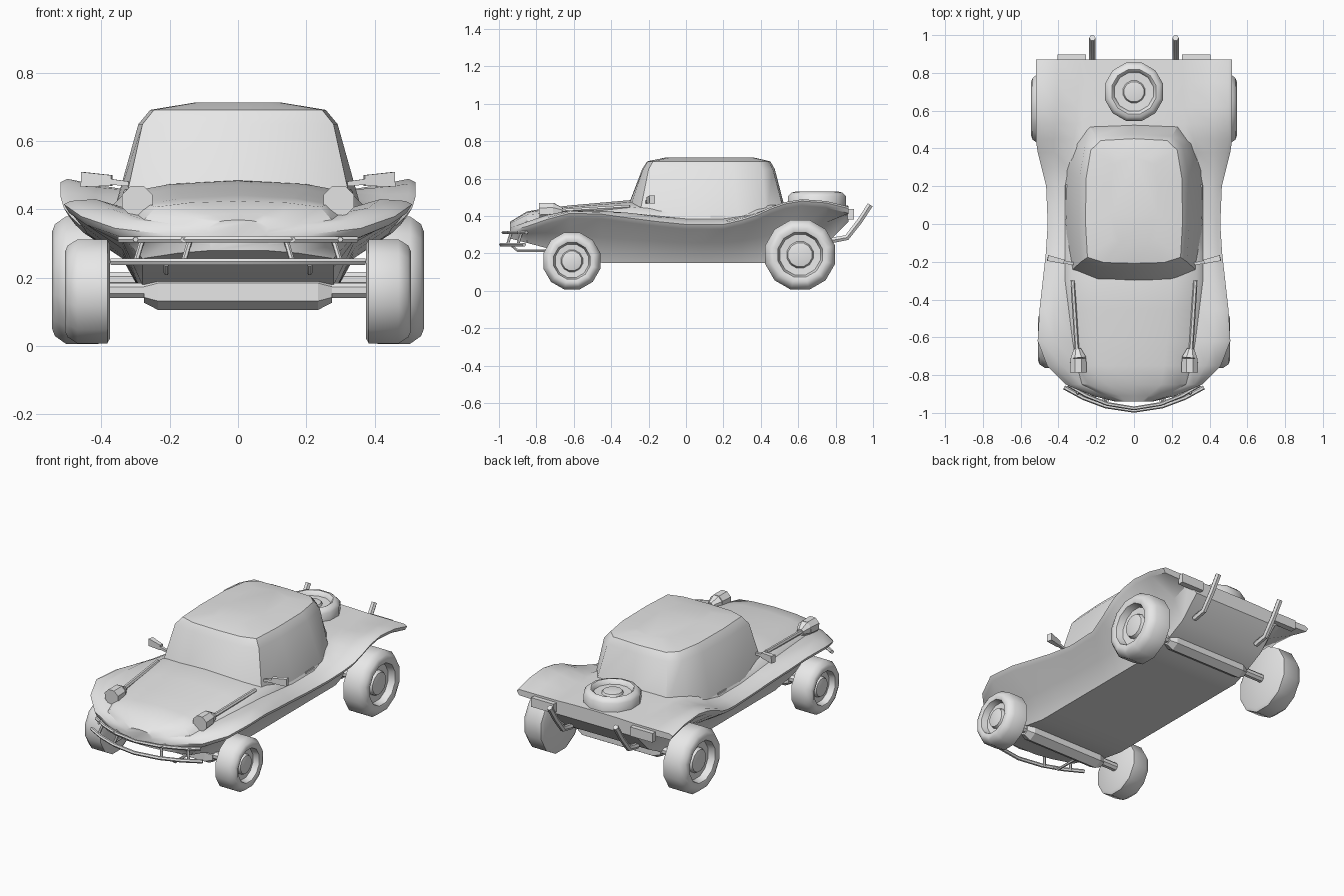
import bpy, bmesh, math
from mathutils import Vector, Matrix

cube = bpy.data.objects.get("Cube")
if cube:
    bpy.data.objects.remove(cube)

grey = bpy.data.materials.new("plain_grey")
grey.use_nodes = True
grey.diffuse_color = (0.8, 0.8, 0.8, 1)
grey.node_tree.nodes["Principled BSDF"].inputs["Base Color"].default_value = (0.8, 0.8, 0.8, 1)


def finish(name, bm, angle=40):
    """Turn a bmesh into a shaded object."""
    bmesh.ops.recalc_face_normals(bm, faces=bm.faces)
    mesh = bpy.data.meshes.new(name)
    bm.to_mesh(mesh)
    bm.free()
    mesh.materials.append(grey)
    obj = bpy.data.objects.new(name, mesh)
    bpy.context.collection.objects.link(obj)
    bpy.ops.object.select_all(action='DESELECT')
    obj.select_set(True)
    bpy.context.view_layer.objects.active = obj
    bpy.ops.object.shade_smooth_by_angle(angle=math.radians(angle))
    return obj


def loft(name, rings, angle=40):
    """Skin closed rings of points and cap both ends."""
    bm = bmesh.new()
    loops = [[bm.verts.new(p) for p in ring] for ring in rings]
    for a, b in zip(loops, loops[1:]):
        for i in range(len(a)):
            j = (i + 1) % len(a)
            bm.faces.new((a[i], a[j], b[j], b[i]))
    bm.faces.new(loops[0])
    bm.faces.new(loops[-1])
    return finish(name, bm, angle)


def mirrored(half):
    """Complete a half ring whose first and last points lie on x = 0."""
    return half + [(-x, y, z) for x, y, z in half[-2:0:-1]]


def along(points):
    """Piecewise linear function of y."""
    def value(y):
        if y <= points[0][0]:
            return points[0][1]
        for (a, u), (b, v) in zip(points, points[1:]):
            if y <= b:
                return u + (v - u) * (y - a) / (b - a)
        return points[-1][1]
    return value


def prism(name, start, end, r_start, r_end, sides=8, turn=0.5, squash=1):
    """Tapered bar between two points."""
    start, end = Vector(start), Vector(end)
    axis = (end - start).normalized()
    up = Vector((0, 0, 1)) if abs(axis.z) < 0.9 else Vector((0, 1, 0))
    side = axis.cross(up).normalized()
    up = side.cross(axis)
    rings = []
    for centre, r in ((start, r_start), (end, r_end)):
        angles = [math.tau * (i + turn) / sides for i in range(sides)]
        rings.append([centre + side * math.cos(t) * r * squash + up * math.sin(t) * r for t in angles])
    return loft(name, rings, 30)


def tube(name, points, radius):
    """Bent bar through a path."""
    curve = bpy.data.curves.new(name, 'CURVE')
    curve.dimensions = '3D'
    curve.bevel_depth = radius
    curve.bevel_resolution = 1
    curve.use_fill_caps = True
    spline = curve.splines.new('POLY')
    spline.points.add(len(points) - 1)
    for p, co in zip(spline.points, points):
        p.co = (*co, 1)
    temp = bpy.data.objects.new(name + "_path", curve)
    bpy.context.collection.objects.link(temp)
    bpy.context.view_layer.update()
    mesh = bpy.data.meshes.new_from_object(temp.evaluated_get(bpy.context.evaluated_depsgraph_get()))
    bpy.data.objects.remove(temp)
    bm = bmesh.new()
    bm.from_mesh(mesh)
    bpy.data.meshes.remove(mesh)
    return finish(name, bm)


def box(name, centre, size):
    bm = bmesh.new()
    bmesh.ops.create_cube(bm, size=1, matrix=Matrix.Translation(centre) @ Matrix.Diagonal((*size, 1)))
    return finish(name, bm, 30)


def wheel(name, centre, axis, radius, width, rim=0.64):
    """Spun tyre with a recessed rim; axis points outwards from the inner face."""
    profile = [(0, 0.9), (0.06, 1), (0.72, 1), (0.94, 0.88), (1, 0.76), (0.95, rim),
               (0.68, rim - 0.06), (0.66, 0.38), (0.8, 0.34), (0.84, 0.2)]
    centre, axis = Vector(centre), Vector(axis)
    u = axis.orthogonal().normalized()
    v = axis.cross(u)
    rings = []
    for d, r in profile:
        angles = [math.tau * i / 12 for i in range(12)]
        rings.append([centre + axis * d * width + (u * math.cos(t) + v * math.sin(t)) * r * radius
                      for t in angles])
    return loft(name, rings, 45)


# Body shell: lengthwise curves for each rail of the section
edge_x = along([(-.94, .1), (-.91, .22), (-.85, .36), (-.75, .46), (-.62, .51), (-.45, .5),
                (-.05, .455), (.2, .465), (.42, .52), (.87, .52)])
edge_z = along([(-.94, .33), (-.85, .355), (-.75, .39), (-.62, .425), (-.45, .42), (-.2, .385),
                (0, .365), (.2, .365), (.35, .4), (.5, .47), (.62, .49), (.75, .48), (.87, .45)])
floor_z = along([(-.94, .28), (-.75, .23), (-.55, .15), (.55, .15), (.75, .25), (.87, .37)])
hood_x = along([(-.94, .07), (-.85, .24), (-.7, .28), (-.3, .33), (.2, .33), (.52, .27), (.87, .25)])
hood_z = along([(-.94, .37), (-.85, .425), (-.7, .45), (-.3, .485), (-.1, .46), (.5, .465), (.87, .455)])
valley_z = along([(-.94, .345), (-.85, .37), (-.7, .4), (-.3, .415), (0, .385), (.25, .385),
                  (.5, .455), (.87, .45)])
crown = along([(-.94, 0), (-.7, .018), (-.3, .01), (0, 0)])
drop = along([(-.94, .01), (-.7, .03), (-.3, .035), (.5, .005)])


def section(y):
    ex, ez, fz = edge_x(y), edge_z(y), floor_z(y)
    hx, hz, vz = hood_x(y), hood_z(y), valley_z(y)
    vx = min(hx + .035, ex * .9)
    half = [(0, fz), (min(.28, ex * .8), fz), (min(.34, ex * .9), (fz + ez) / 2), (ex - .015, ez - .035),
            (ex, ez - .01), (ex - .02, ez), ((vx + ex) / 2, (vz + ez) / 2 + crown(y)),
            (vx, vz), (hx, hz - drop(y)), (hx * .6, hz - drop(y) * .3), (0, hz)]
    return mirrored([(x, y, z) for x, z in half])


stations = (-.94, -.91, -.85, -.75, -.62, -.45, -.3, -.15, 0, .1, .2, .3, .38, .45, .53, .62, .75, .87)
loft("body_shell", [section(y) for y in stations])

# Cabin: plan rings stacked upwards
base = [(0, -.33), (.2, -.315), (.335, -.25), (.362, 0), (.355, .28), (.31, .43), (.24, .53), (0, .54)]
eave = [(0, -.235), (.18, -.23), (.28, -.2), (.292, 0), (.288, .25), (.26, .41), (.2, .465), (0, .475)]
rings = [mirrored([(x, y, .4) for x, y in base]), mirrored([(x, y, .65) for x, y in eave])]
for sx, sy, z in ((.88, .93, .692), (.42, .65, .714)):
    rings.append(mirrored([(x * sx, .14 + (y - .14) * sy, z) for x, y in eave]))
loft("cabin", rings)

# Wheels, lamps and fittings on both sides
for s, side in ((1, "left"), (-1, "right")):
    wheel("front_wheel_" + side, (s * .375, -.61, .16), (s, 0, 0), .158, .132)
    wheel("rear_wheel_" + side, (s * .4, .61, .193), (s, 0, 0), .193, .145)
    prism("headlight_" + side, (s * .295, -.785, .425), (s * .295, -.71, .428), .048, .045)
    prism("headlight_back_" + side, (s * .295, -.71, .428), (s * .3, -.66, .425), .045, .02)
    tube("hood_ridge_" + side, [(s * .3, -.7, .425), (s * .325, -.3, .45)], .012)
    prism("mirror_" + side, (s * .37, -.2, .485), (s * .457, -.18, .488), .022, .031, 4, squash=.7)
    prism("mirror_stem_" + side, (s * .32, -.21, .475), (s * .38, -.2, .482), .01, .012, 4)
    box("door_handle_" + side, (s * .354, .17, .393), (.016, .08, .022))
    box("tail_light_" + side, (s * .33, .88, .41), (.15, .035, .055))
    tube("rear_guard_" + side, [(s * .22, .78, .27), (s * .22, .86, .285), (s * .22, .93, .375),
                                (s * .22, .985, .46)], .017)
    for x, y in ((.16, -.955), (.3, -.9)):
        tube("bumper_upright_" + side, [(s * x, y, .245), (s * (x - .02), y + .02, .312)], .008)
        tube("bumper_bracket_" + side, [(s * x, y, .312), (s * x, y + .1, .315)], .008)
    tube("bumper_stay_" + side, [(s * .21, -.93, .24), (s * .21, -.9, .215), (s * .21, -.75, .215)], .008)

# Front bumper bars
arc = [(-.37, -.865), (-.27, -.92), (-.15, -.965), (0, -.988), (.15, -.965), (.27, -.92), (.37, -.865)]
tube("bumper_lower_bar", [(x, y, .247) for x, y in arc], .011)
tube("bumper_upper_bar", [(x * .94, y + .012, .312) for x, y in arc], .01)

# Axles and their housings
for name, y, z, r in (("front", -.61, .158, .052), ("rear", .61, .19, .05)):
    prism(name + "_axle", (-.4, y, z + .005), (.4, y, z + .005), .024, .024)
    prism(name + "_housing", (-.235, y, z), (.235, y, z), r, r, 6)
    for s in (-1, 1):
        prism(name + "_housing_end", (s * .235, y, z), (s * .275, y, z), r, r * .6, 6)

# Spare wheel lying on the rear deck
wheel("spare_wheel", (0, .7, .445), (0, 0, 1), .16, .085, .72)
